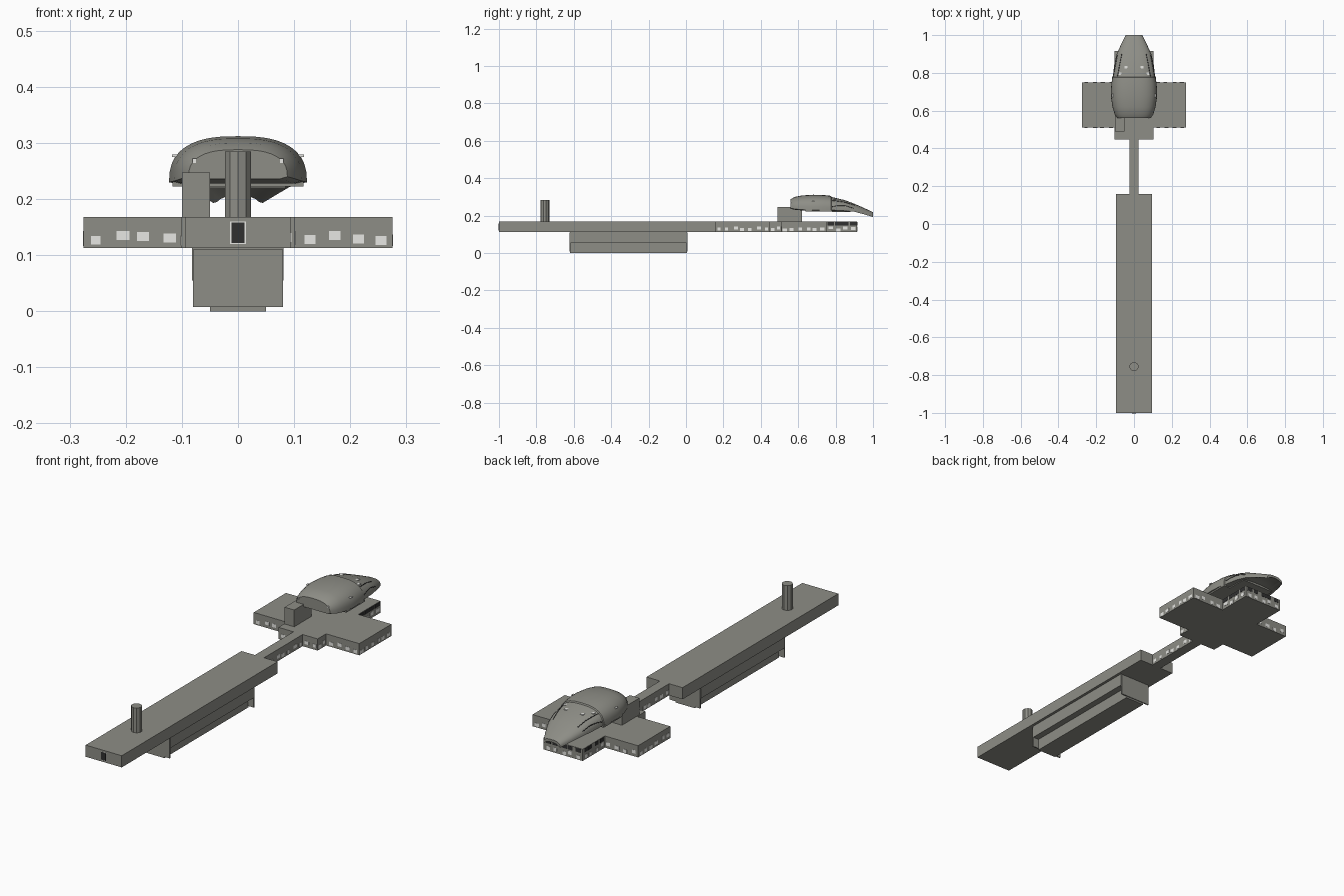
import bpy, bmesh, math, random
from mathutils import Vector
from mathutils.bvhtree import BVHTree

cube = bpy.data.objects.get("Cube")
if cube:
    bpy.data.objects.remove(cube, do_unlink=True)


def material(name, rgb):
    m = bpy.data.materials.new(name)
    m.use_nodes = True
    m.diffuse_color = (*rgb, 1)
    m.node_tree.nodes["Principled BSDF"].inputs["Base Color"].default_value = (*rgb, 1)
    return m


GREY = material("warm grey", (0.27, 0.27, 0.24))
DARK = material("dark grey", (0.03, 0.03, 0.03))
WHITE = material("off white", (0.8, 0.8, 0.77))


def finish(bm, name, mat):
    bmesh.ops.recalc_face_normals(bm, faces=bm.faces)
    me = bpy.data.meshes.new(name)
    bm.to_mesh(me)
    bm.free()
    ob = bpy.data.objects.new(name, me)
    bpy.context.collection.objects.link(ob)
    me.materials.append(mat)
    return ob


def smooth(ob):
    bpy.ops.object.select_all(action="DESELECT")
    ob.select_set(True)
    bpy.context.view_layer.objects.active = ob
    bpy.ops.object.shade_smooth_by_angle(angle=math.radians(35))


def add_box(bm, lo, hi):
    lo, hi = Vector(lo), Vector(hi)
    for v in bmesh.ops.create_cube(bm, size=1)["verts"]:
        v.co = (lo + hi) / 2 + v.co * (hi - lo)


def box(name, lo, hi, mat=GREY):
    bm = bmesh.new()
    add_box(bm, lo, hi)
    return finish(bm, name, mat)


# Flat hull: long deck, thin neck and cross-shaped platform in one outline
half = [(0.094, -1), (0.094, 0.16), (0.024, 0.16), (0.024, 0.447),
        (0.102, 0.447), (0.102, 0.51), (0.275, 0.51), (0.275, 0.75),
        (0.102, 0.75), (0.102, 0.915)]
outline = half + [(-x, y) for x, y in reversed(half)]
bm = bmesh.new()
face = bm.faces.new([bm.verts.new((x, y, 0.113)) for x, y in outline])
top = bmesh.ops.extrude_face_region(bm, geom=[face])["geom"]
bmesh.ops.translate(bm, vec=(0, 0, 0.055),
                    verts=[g for g in top if isinstance(g, bmesh.types.BMVert)])
finish(bm, "hull_slab", GREY)

# Small pale and dark panels scattered along the neck and platform edges
random.seed(4)
pale, dark = bmesh.new(), bmesh.new()
for start, end in zip(outline, outline[1:]):
    low, high = sorted((start[1], end[1]))
    if low < 0.16 or high == 0.16:
        continue
    a, b = Vector((*start, 0)), Vector((*end, 0))
    direction = (b - a).normalized()
    count = max(1, round((b - a).length / 0.04))
    for i in range(count):
        p = a.lerp(b, (i + random.uniform(0.35, 0.65)) / count)
        size = random.uniform(0.008, 0.012)

        def panel(bm, z, length, height):
            r = Vector([max(abs(c) * length, 0.0008) for c in direction])
            r.z = height
            centre = Vector((p.x, p.y, z))
            add_box(bm, centre - r, centre + r)

        panel(pale, random.uniform(0.124, 0.136), size, 0.008)
        if low >= 0.75 and abs(start[0]) < 0.11 and abs(end[0]) < 0.11:
            panel(dark, 0.157, size * 1.5, 0.009)
finish(pale, "pale_edge_panels", WHITE)
finish(dark, "dark_edge_panels", DARK)

# Stepped keel with end plates
box("keel_upper", (-0.082, -0.62, 0.055), (0.081, 0.005, 0.1135))
box("keel_lower", (-0.05, -0.62, 0), (0.05, 0.005, 0.056))
for name, y in (("keel_front_plate", -0.624), ("keel_back_plate", 0.003)):
    box(name, (-0.08, y, 0.008), (0.08, y + 0.006, 0.11))

# Front slot with pale frame
box("slot_frame", (-0.014, -1.001, 0.12), (0.014, -0.999, 0.16), WHITE)
box("slot", (-0.0115, -1.002, 0.122), (0.0115, -0.999, 0.158), DARK)

# Upright post
bm = bmesh.new()
bmesh.ops.create_cone(bm, cap_ends=True, segments=10, radius1=0.024,
                      radius2=0.024, depth=0.118)
bmesh.ops.translate(bm, verts=bm.verts, vec=(0, -0.755, 0.226))
finish(bm, "post", GREY)

# Block beside the pod
box("side_block", (-0.1, 0.49, 0.167), (-0.05, 0.62, 0.247))

# Pod shell: y, half width, top height, rim height, arch under the rim
sections = [(0.56, 0.088, 0.288, 0.24, 0), (0.58, 0.102, 0.3, 0.236, 0),
            (0.62, 0.114, 0.308, 0.232, 0), (0.68, 0.123, 0.312, 0.23, 0),
            (0.74, 0.12, 0.31, 0.23, 0), (0.775, 0.115, 0.306, 0.23, 0),
            (0.778, 0.112, 0.3, 0.23, 0), (0.85, 0.104, 0.283, 0.226, 0.005),
            (0.9, 0.091, 0.264, 0.221, 0.015), (0.95, 0.069, 0.242, 0.208, 0.02),
            (1.0, 0.044, 0.219, 0.193, 0.018)]
STEPS = 20
bm = bmesh.new()
rings = []
for y, w, zt, zr, arch in sections:
    ring = []
    for i in range(STEPS + 1):
        a = math.pi * i / STEPS
        c, s = math.cos(a), max(0, math.sin(a))
        x = math.copysign(abs(c) ** 0.75, c) * w
        ring.append(bm.verts.new((x, y, zr + (zt - zr) * s ** 0.8)))
    for i in range(1, 10):
        a = math.pi * (1 - i / 10)
        ring.append(bm.verts.new((math.cos(a) * w * 0.9, y,
                                  zr - 0.004 + arch * math.sin(a))))
    rings.append(ring)
for r0, r1 in zip(rings, rings[1:]):
    for i in range(len(r0)):
        j = (i + 1) % len(r0)
        bm.faces.new((r0[i], r0[j], r1[j], r1[i]))
bm.faces.new(rings[0])
bm.faces.new(rings[-1])
tree = BVHTree.FromBMesh(bm)
smooth(finish(bm, "pod_shell", GREY))


def on_pod(x, y):
    return tree.ray_cast(Vector((x, y, 1)), Vector((0, 0, -1)))


# Floor tray under the pod rim
box("pod_tray", (-0.117, 0.64, 0.222), (0.117, 0.78, 0.231))
box("pod_tray_nose", (-0.085, 0.78, 0.22), (0.085, 0.88, 0.23))


# Side seams lying on the shell
def seam(name, ends, steps=12):
    a, b = (Vector(e) for e in ends)
    curve = bpy.data.curves.new(name, "CURVE")
    curve.dimensions = "3D"
    curve.bevel_depth = 0.0018
    curve.bevel_resolution = 1
    line = curve.splines.new("POLY")
    line.points.add(steps)
    for i, p in enumerate(line.points):
        q = a.lerp(b, i / steps)
        p.co = (*on_pod(q.x, q.y)[0], 1)
    ob = bpy.data.objects.new(name, curve)
    bpy.context.collection.objects.link(ob)
    curve.materials.append(DARK)


for side, s in (("left", 1), ("right", -1)):
    seam(side + "_window_seam", ((s * 0.088, 0.78), (s * 0.065, 0.9)))
    seam(side + "_rim_seam", ((s * 0.11, 0.78), (s * 0.088, 0.895)))
    box(side + "_rear_marker", (s * 0.078 - 0.003, 0.558, 0.264),
        (s * 0.078 + 0.003, 0.562, 0.272), WHITE)
    # Small pale marker plates
    for n, (x, y) in enumerate([(0.042, 0.83), (0.073, 0.795), (0.11, 0.68)]):
        pos, normal, _, _ = on_pod(s * x, y)
        bm = bmesh.new()
        bmesh.ops.create_cube(bm, size=1)
        for v in bm.verts:
            v.co = v.co * 0.015
            v.co.z *= 0.25
        ob = finish(bm, f"{side}_marker_{n + 1}", WHITE)
        ob.location = pos
        ob.rotation_euler = normal.to_track_quat("Z", "Y").to_euler()
